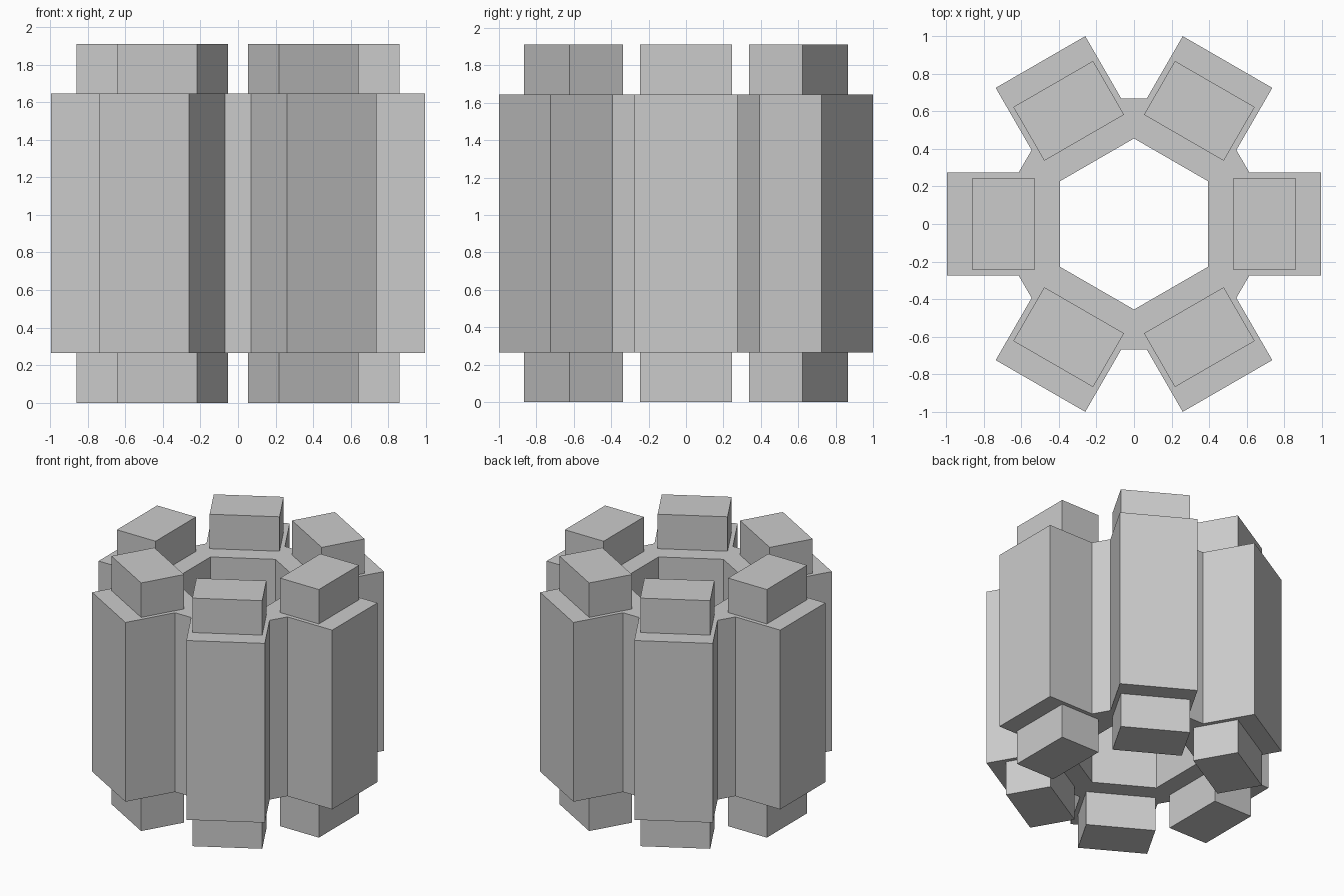
import bpy
import bmesh
from math import radians
from mathutils import Matrix, Vector

default = bpy.data.objects.get("Cube")
if default:
    bpy.data.objects.remove(default, do_unlink=True)

TEETH = 6
CORE_Z = (0.265, 1.645)
HEIGHT = 1.91
BORE_RADIUS = 0.455
ROOT_X, TIP_X, TOOTH_HALF = 0.613, 0.995, 0.275

grey = bpy.data.materials.new("plain grey")
grey.use_nodes = True
colour = (0.6, 0.6, 0.6, 1)
grey.diffuse_color = colour
grey.node_tree.nodes["Principled BSDF"].inputs["Base Color"].default_value = colour


def turn(point, degrees):
    return Matrix.Rotation(radians(degrees), 3, "Z") @ Vector(point)


def finish(bm, name):
    bmesh.ops.recalc_face_normals(bm, faces=bm.faces)
    mesh = bpy.data.meshes.new(name)
    bm.to_mesh(mesh)
    bm.free()
    mesh.materials.append(grey)
    obj = bpy.data.objects.new(name, mesh)
    bpy.context.collection.objects.link(obj)
    return obj


# Toothed core with a hexagonal bore
def build_core():
    bm = bmesh.new()
    tooth = [(ROOT_X, -TOOTH_HALF), (TIP_X, -TOOTH_HALF),
             (TIP_X, TOOTH_HALF), (ROOT_X, TOOTH_HALF)]
    rims = []
    for z in CORE_Z:
        outer, bore = [], []
        for i in range(TEETH):
            angle = i * 360 / TEETH
            outer += [bm.verts.new(turn((x, y, z), angle)) for x, y in tooth]
            bore.append(bm.verts.new(turn((BORE_RADIUS, 0, z), angle - 30)))
        for i in range(TEETH):
            after = bore[(i + 1) % TEETH]
            bm.faces.new([bore[i], *outer[4 * i:4 * i + 4], after])
            bm.faces.new([after, outer[4 * i + 3], outer[(4 * i + 4) % len(outer)]])
        rims.append((outer, bore))
    # Outer and bore walls
    for low, high in zip(*rims):
        for i in range(len(low)):
            j = (i + 1) % len(low)
            bm.faces.new([low[i], low[j], high[j], high[i]])
    finish(bm, "toothed_core")


# Rectangular block standing on a core end
def build_end_block(name, angle, z_low, z_high):
    bm = bmesh.new()
    bmesh.ops.create_cube(bm, size=1)
    size = Vector((0.33, 0.49, z_high - z_low))
    centre = Vector((0.695, 0, (z_low + z_high) / 2))
    for v in bm.verts:
        v.co = turn(v.co * size + centre, angle)
    finish(bm, name)


build_core()
for i in range(TEETH):
    angle = i * 360 / TEETH
    build_end_block(f"lower_end_block_{i + 1}", angle, 0, CORE_Z[0])
    build_end_block(f"upper_end_block_{i + 1}", angle, CORE_Z[1], HEIGHT)
